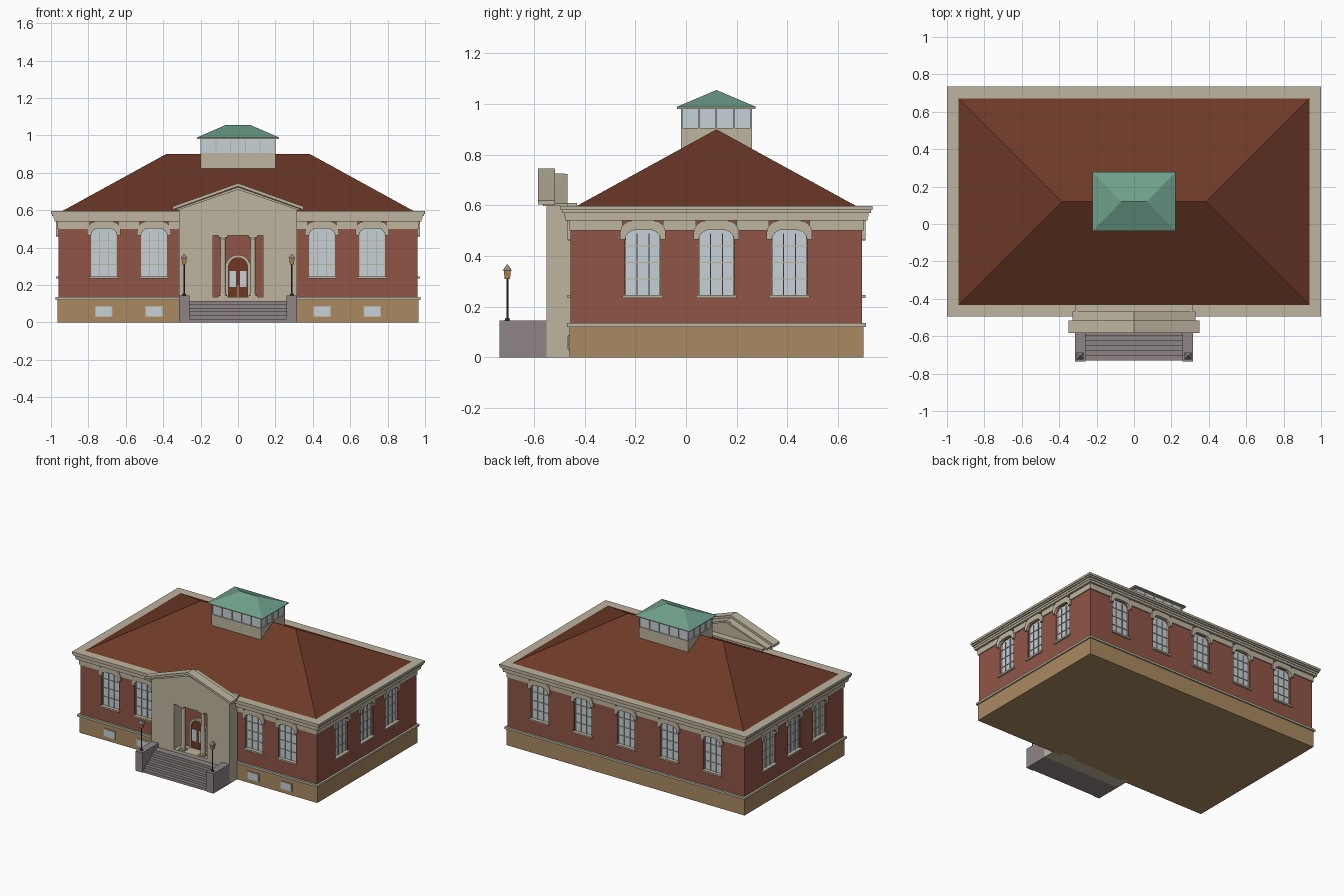
import bpy, bmesh, math
from mathutils import Matrix, Vector

if "Cube" in bpy.data.objects:
    bpy.data.objects.remove(bpy.data.objects["Cube"], do_unlink=True)


def material(name, *rgb):
    lin = [((c / 255 + 0.055) / 1.055) ** 2.4 for c in rgb] + [1]
    m = bpy.data.materials.new(name)
    m.use_nodes = True
    m.diffuse_color = lin
    m.node_tree.nodes["Principled BSDF"].inputs["Base Color"].default_value = lin
    return m


BRICK = material("red brick", 144, 85, 70)
ROOF = material("brown shingle", 108, 57, 39)
CREAM = material("cream stone", 190, 181, 160)
SAND = material("sandstone", 170, 138, 97)
GLASS = material("pale glass", 198, 209, 215)
COPPER = material("green copper", 110, 160, 139)
GREY = material("grey stone", 143, 133, 133)
DOOR = material("door wood", 112, 55, 32)
IRON = material("dark iron", 60, 60, 62)
AMBER = material("amber lantern", 178, 128, 84)

CY = 0.12                      # centre of the main block in y
MID = Matrix.Translation((0, CY, 0))
ID = Matrix()


def box(bm, x0, x1, y0, y1, z0, z1, m=ID):
    size = Matrix.Diagonal((x1 - x0, y1 - y0, z1 - z0, 1))
    move = Matrix.Translation(((x0 + x1) / 2, (y0 + y1) / 2, (z0 + z1) / 2))
    bmesh.ops.create_cube(bm, size=1, matrix=m @ move @ size)


def prism(bm, pts, y0, y1, m=ID):
    """Extrude an x-z outline from y0 to y1."""
    a = [bm.verts.new(m @ Vector((x, y0, z))) for x, z in pts]
    b = [bm.verts.new(m @ Vector((x, y1, z))) for x, z in pts]
    faces = [bm.faces.new(a), bm.faces.new(b[::-1])]
    for i in range(len(a)):
        j = (i + 1) % len(a)
        faces.append(bm.faces.new((a[i], b[i], b[j], a[j])))
    bmesh.ops.recalc_face_normals(bm, faces=faces)


def cone(bm, r0, r1, z0, z1, x, y, sides=16, turn=0):
    m = Matrix.Translation((x, y, (z0 + z1) / 2)) @ Matrix.Rotation(turn, 4, "Z")
    bmesh.ops.create_cone(bm, cap_ends=True, segments=sides, radius1=r0,
                          radius2=r1, depth=z1 - z0, matrix=m)


def finish(name, bm, mat, smooth=False):
    me = bpy.data.meshes.new(name)
    bm.to_mesh(me)
    bm.free()
    ob = bpy.data.objects.new(name, me)
    bpy.context.collection.objects.link(ob)
    me.materials.append(mat)
    if smooth:
        bpy.ops.object.select_all(action="DESELECT")
        ob.select_set(True)
        bpy.context.view_layer.objects.active = ob
        bpy.ops.object.shade_smooth_by_angle()
    return ob


def block(name, mat, *dims, m=ID):
    bm = bmesh.new()
    box(bm, *dims, m)
    return finish(name, bm, mat)


def slab(name, mat, hx, hy, z0, z1):
    return block(name, mat, -hx, hx, -hy, hy, z0, z1, m=MID)


def hip(name, mat, hx, hy, ridge, z0, z1):
    bm = bmesh.new()
    v = [bm.verts.new(MID @ Vector(p)) for p in (
        (-hx, -hy, z0), (hx, -hy, z0), (hx, hy, z0), (-hx, hy, z0),
        (-ridge, 0, z1), (ridge, 0, z1))]
    for f in ((0, 1, 5, 4), (1, 2, 5), (2, 3, 4, 5), (3, 0, 4), (3, 2, 1, 0)):
        bm.faces.new([v[i] for i in f])
    return finish(name, bm, mat)


def arch(half, bottom, top, r, steps=6):
    """Outline with rounded top corners, from bottom right round to bottom left."""
    right = [(half - r + r * math.cos(t), top - r + r * math.sin(t))
             for t in (math.pi / 2 * i / steps for i in range(steps + 1))]
    pts = [(half, bottom)] + right
    left = [(-x, z) for x, z in reversed(pts)]
    return pts + (left if r < half else left[1:])


# Main block
slab("foundation", SAND, 0.965, 0.58, 0, 0.122)
slab("water_table", CREAM, 0.975, 0.59, 0.12, 0.135)
walls = slab("brick_walls", BRICK, 0.96, 0.575, 0.13, 0.56)
steps = ((0.982, 0.54, 0.556), (0.986, 0.556, 0.57), (0.994, 0.57, 0.581), (1.0, 0.581, 0.597))
for i, (hx, z0, z1) in enumerate(steps):
    slab(f"cornice_{i + 1}", CREAM, hx, hx - 0.385, z0, z1)
hip("main_roof", ROOF, 0.95, 0.565, 0.385, 0.59, 0.9)

# Frieze band, window openings and window parts on each wall
cutter, frieze = bmesh.new(), bmesh.new()
sides = (("front", 0, 0.575, (-0.717, -0.449, 0.449, 0.717)),
         ("left", 90, 0.96, (-0.29, 0, 0.288)),
         ("back", 180, 0.575, (-0.7, -0.35, 0, 0.35, 0.7)),
         ("right", 270, 0.96, (-0.288, 0, 0.29)))
opening = arch(0.07, 0.245, 0.503, 0.042)
hood = arch(0.09, 0.465, 0.54, 0.05) + arch(0.07, 0.465, 0.503, 0.042)[::-1]
for side, angle, half, places in sides:
    turn = MID @ Matrix.Rotation(math.radians(angle), 4, "Z")
    glass, bars, trim = bmesh.new(), bmesh.new(), bmesh.new()
    for u in places:
        m = turn @ Matrix.Translation((u, -half, 0))
        prism(cutter, opening, -0.03, 0.02, m)
        prism(glass, opening, 0.014, 0.03, m)
        for x in (-0.068, -0.024, 0.024, 0.068):
            box(bars, x - 0.002, x + 0.002, 0.008, 0.016, 0.245, 0.49, m)
        for z in (0.31, 0.375, 0.44):
            box(bars, -0.07, 0.07, 0.009, 0.016, z - 0.002, z + 0.002, m)
        prism(trim, hood, -0.013, 0.01, m)
        box(trim, -0.08, 0.08, -0.013, 0.02, 0.235, 0.247, m)
    # frieze pieces run between the window heads
    ends = [-0.965 if half < 0.9 else -0.58] + list(places) + [0.965 if half < 0.9 else 0.58]
    for i in range(len(ends) - 1):
        a = ends[i] + (0.08 if i else 0)
        b = ends[i + 1] - (0.08 if i < len(places) else 0)
        box(frieze, a, b, -half - 0.007, -half + 0.01, 0.5, 0.545, turn)
    finish(f"{side}_window_glass", glass, GLASS)
    finish(f"{side}_window_bars", bars, CREAM)
    finish(f"{side}_window_trim", trim, CREAM)
finish("frieze", frieze, CREAM)
holes = finish("window_cutter", cutter, BRICK)
holes.hide_render = True
holes.hide_viewport = True
cut = walls.modifiers.new("openings", "BOOLEAN")
cut.object = holes
cut.solver = "EXACT"

# Basement windows
frames, panes = bmesh.new(), bmesh.new()
for x in sides[0][3]:
    box(frames, x - 0.047, x + 0.047, -0.465, -0.455, 0.028, 0.088)
    box(panes, x - 0.041, x + 0.041, -0.467, -0.455, 0.034, 0.082)
finish("basement_window_frames", frames, CREAM)
finish("basement_window_glass", panes, GLASS)

# Cupola
slab("cupola_base", CREAM, 0.2, 0.14, 0.8, 0.905)
slab("cupola_glass", GLASS, 0.194, 0.134, 0.9, 0.985)
posts = bmesh.new()
for i in range(6):
    for s in (-1, 1):
        x, y = -0.197 + 0.0788 * i, s * 0.137
        box(posts, x - 0.003, x + 0.003, y - 0.003, y + 0.003, 0.9, 0.985, MID)
        if i < 5:
            x, y = s * 0.197, -0.137 + 0.0685 * i
            box(posts, x - 0.003, x + 0.003, y - 0.003, y + 0.003, 0.9, 0.985, MID)
finish("cupola_posts", posts, CREAM)
slab("cupola_eave", CREAM, 0.218, 0.155, 0.981, 0.989)
hip("cupola_roof", COPPER, 0.222, 0.158, 0.068, 0.988, 1.055)

# Entrance block with an open porch
porch = bmesh.new()
for s in (-1, 1):
    a, b = sorted((s * 0.135, s * 0.315))
    box(porch, a, b, -0.55, -0.43, 0, 0.61)
box(porch, -0.135, 0.135, -0.55, -0.43, 0.465, 0.61)
box(porch, -0.135, 0.135, -0.55, -0.45, 0, 0.135)
finish("entrance_block", porch, CREAM)

# Pediment with raking cornice
gable, rake = bmesh.new(), bmesh.new()
prism(gable, [(-0.315, 0.6), (0.315, 0.6), (0.315, 0.61), (0, 0.725), (-0.315, 0.61)], -0.55, -0.48)
prism(rake, [(-0.35, 0.603), (-0.35, 0.62), (0, 0.745), (0.35, 0.62), (0.35, 0.603), (0, 0.728)], -0.583, -0.517)
prism(rake, [(-0.33, 0.598), (-0.33, 0.608), (0, 0.724), (0.33, 0.608), (0.33, 0.598), (0, 0.71)], -0.565, -0.467)
finish("pediment", gable, CREAM)
finish("raking_cornice", rake, CREAM)

# Columns
cols = bmesh.new()
for x in (-0.08, 0.08):
    cone(cols, 0.017, 0.014, 0.15, 0.445, x, -0.52)
    cone(cols, 0.021, 0.019, 0.14, 0.152, x, -0.52)
    cone(cols, 0.015, 0.02, 0.44, 0.455, x, -0.52)
    for z in (0.13, 0.453):
        box(cols, x - 0.023, x + 0.023, -0.543, -0.497, z, z + 0.013)
finish("porch_columns", cols, CREAM, True)

# Arched doorway
door, surround, lights = bmesh.new(), bmesh.new(), bmesh.new()
prism(door, arch(0.052, 0.13, 0.347, 0.052, 8), -0.463, -0.45)
prism(surround, arch(0.067, 0.13, 0.362, 0.067, 8) + arch(0.051, 0.13, 0.346, 0.051, 8)[::-1], -0.472, -0.45)
box(surround, -0.003, 0.003, -0.466, -0.455, 0.135, 0.2)
for s in (-1, 1):
    box(lights, s * 0.028 - 0.017, s * 0.028 + 0.017, -0.466, -0.455, 0.19, 0.275)
finish("front_door", door, DOOR)
finish("door_surround", surround, CREAM)
finish("door_glass", lights, GLASS)

# Front steps and cheek walls
stairs, cheeks = bmesh.new(), bmesh.new()
for i in range(6):
    box(stairs, -0.26, 0.26, -0.73 + 0.026 * i, -0.545, 0.0192 * i, 0.0192 * (i + 1))
for s in (-1, 1):
    a, b = sorted((s * 0.26, s * 0.315))
    box(cheeks, a, b, -0.735, -0.545, 0, 0.145)
finish("front_steps", stairs, GREY)
finish("cheek_walls", cheeks, GREY)

# Lamps
for side, x in (("left", 0.288), ("right", -0.288)):
    post, lantern, cap = bmesh.new(), bmesh.new(), bmesh.new()
    cone(post, 0.012, 0.008, 0.143, 0.155, x, -0.705, 8)
    cone(post, 0.004, 0.004, 0.15, 0.312, x, -0.705, 8)
    cone(lantern, 0.015, 0.02, 0.31, 0.345, x, -0.705, 4, math.pi / 4)
    cone(cap, 0.026, 0.002, 0.344, 0.367, x, -0.705, 4, math.pi / 4)
    finish(f"{side}_lamp_post", post, IRON)
    finish(f"{side}_lantern", lantern, AMBER)
    finish(f"{side}_lantern_cap", cap, GREY)
